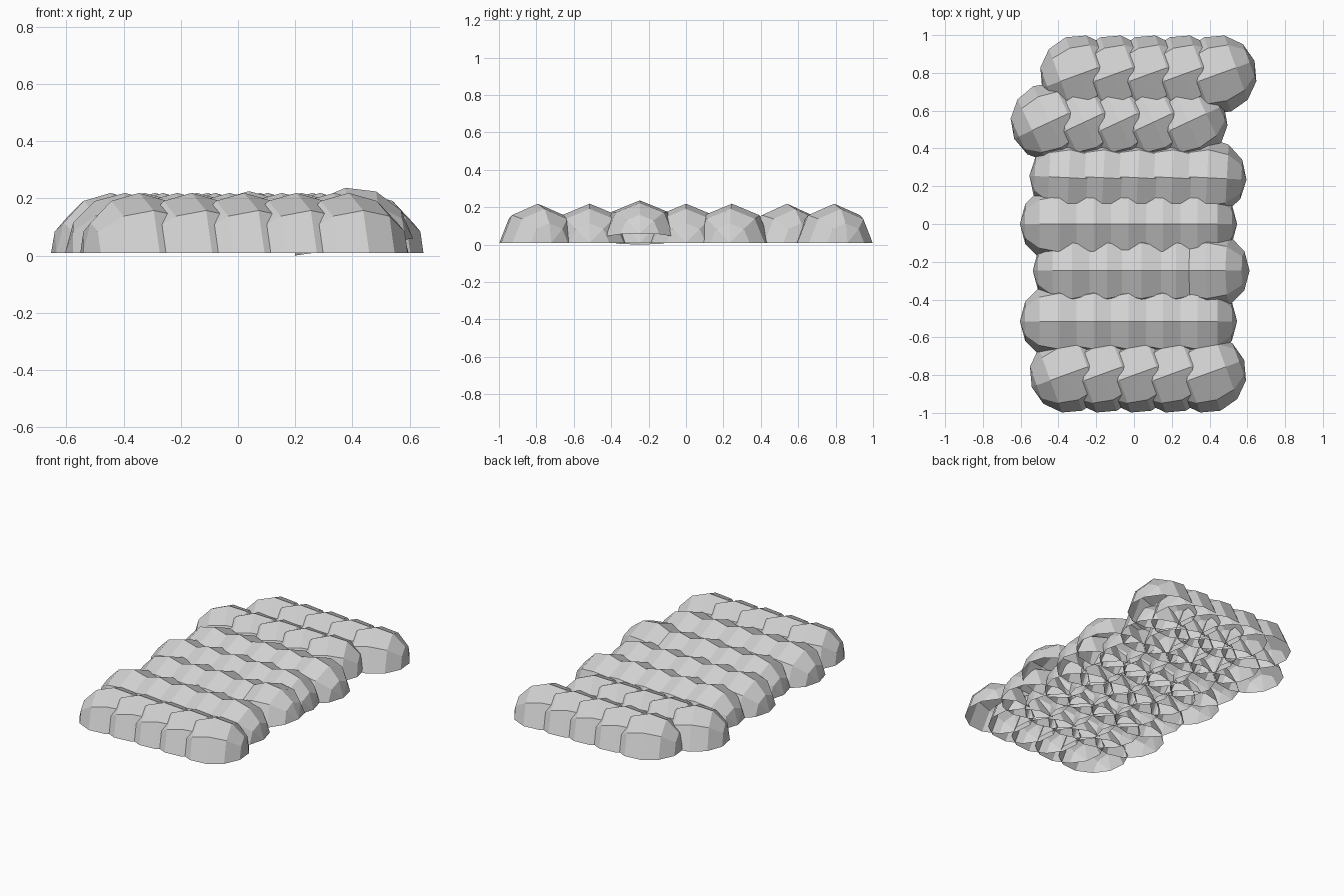
import bpy, bmesh
from math import radians
from mathutils import Matrix

cube = bpy.data.objects.get("Cube")
if cube:
    bpy.data.objects.remove(cube, do_unlink=True)

# Plain grey material
grey = bpy.data.materials.new("light grey")
grey.use_nodes = True
color = (0.65, 0.65, 0.65, 1)
grey.diffuse_color = color
grey.node_tree.nodes["Principled BSDF"].inputs["Base Color"].default_value = color

# Open half-ball with its poles along x, shared by every lump
RADIUS = 0.209
bm = bmesh.new()
bmesh.ops.create_uvsphere(bm, u_segments=8, v_segments=6, radius=RADIUS)
bmesh.ops.rotate(bm, verts=bm.verts, matrix=Matrix.Rotation(radians(90), 3, 'Y'))
lower = [f for f in bm.faces if f.calc_center_median().z < 0]
bmesh.ops.delete(bm, geom=lower, context='FACES')
dome = bpy.data.meshes.new("dome")
bm.to_mesh(dome)
bm.free()
dome.materials.append(grey)

PITCH = 0.183
BASE = 0.01


def add_row(name, start_x, y, turn):
    """Five overlapping lumps side by side, each turned about its own centre."""
    lumps = []
    for i in range(5):
        lump = bpy.data.objects.new(f"{name}_lump_{i + 1}", dome)
        lump.location = (start_x + i * PITCH, y, BASE)
        lump.rotation_euler.z = radians(turn)
        bpy.context.collection.objects.link(lump)
        lumps.append(lump)
    return lumps


# Rows from back to front
add_row("back_row", -0.29, 0.792, 20)
add_row("second_row", -0.445, 0.54, 25)
add_row("third_row", -0.345, 0.245, -3)
add_row("middle_row", -0.395, 0, 0)
loose_row = add_row("fifth_row", -0.327, -0.247, 0)
add_row("sixth_row", -0.395, -0.515, 0)
add_row("front_row", -0.345, -0.792, 20)

# The middle lump sits a little proud and the end lump is tipped up
loose_row[2].location.z += 0.006
loose_row[4].location.z = 0.03
loose_row[4].rotation_euler.y = radians(-8.2)
